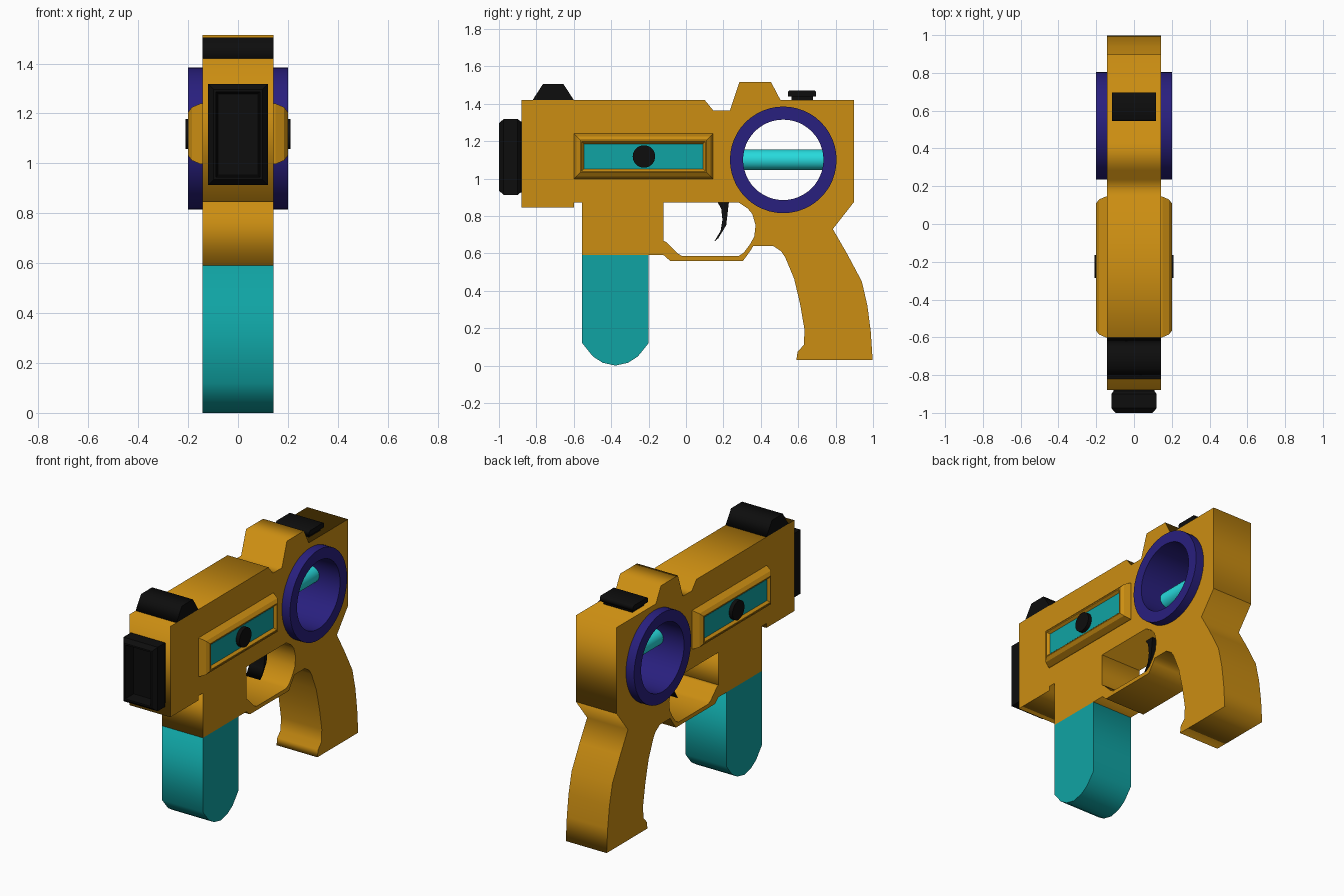
import bpy, bmesh, math

if "Cube" in bpy.data.objects:
    bpy.data.objects.remove(bpy.data.objects["Cube"])

W = 0.143  # half width of the body


def material(name, rgb):
    m = bpy.data.materials.new(name)
    m.diffuse_color = (*rgb, 1)
    m.use_nodes = True
    m.node_tree.nodes["Principled BSDF"].inputs["Base Color"].default_value = m.diffuse_color
    return m


ORANGE = material("orange", (0.60, 0.27, 0.006))
CYAN = material("cyan", (0.005, 0.37, 0.37))
BRIGHT = material("bright_cyan", (0.02, 0.70, 0.72))
PURPLE = material("purple", (0.022, 0.014, 0.21))
BLACK = material("black", (0.004, 0.004, 0.004))


def circle(y, z, r, n=48):
    return [(y + r * math.cos(2 * math.pi * i / n), z + r * math.sin(2 * math.pi * i / n)) for i in range(n)]


def add(name, bm, mat, smooth=False):
    bmesh.ops.remove_doubles(bm, verts=bm.verts, dist=1e-5)
    bmesh.ops.recalc_face_normals(bm, faces=bm.faces)
    me = bpy.data.meshes.new(name)
    bm.to_mesh(me)
    bm.free()
    me.materials.append(mat)
    ob = bpy.data.objects.new(name, me)
    bpy.context.collection.objects.link(ob)
    if smooth:
        bpy.ops.object.select_all(action='DESELECT')
        ob.select_set(True)
        bpy.context.view_layer.objects.active = ob
        bpy.ops.object.shade_smooth_by_angle(angle=math.radians(30))
    return ob


def profile(name, loops, half, mat, x=0.0, smooth=False):
    """Side-view (y, z) loops, the later ones being holes, extruded across x."""
    cu = bpy.data.curves.new(name + "_curve", 'CURVE')
    cu.dimensions, cu.fill_mode, cu.extrude = '2D', 'BOTH', half
    for pts in loops:
        sp = cu.splines.new('POLY')
        sp.points.add(len(pts) - 1)
        for p, (y, z) in zip(sp.points, pts):
            p.co = (y, z, 0, 1)
        sp.use_cyclic_u = True
    tmp = bpy.data.objects.new(name + "_tmp", cu)
    bpy.context.collection.objects.link(tmp)
    me = bpy.data.meshes.new_from_object(tmp.evaluated_get(bpy.context.evaluated_depsgraph_get()))
    bpy.data.objects.remove(tmp)
    bpy.data.curves.remove(cu)
    bm = bmesh.new()
    bm.from_mesh(me)
    bpy.data.meshes.remove(me)
    for v in bm.verts:
        v.co = (v.co.z + x, v.co.x, v.co.y)
    return add(name, bm, mat, smooth)


def rect_loft(name, rect, steps, place, mat):
    """Skin a rectangle through (inset, depth) steps and cap both ends."""
    a0, a1, b0, b1 = rect
    bm = bmesh.new()
    rings = []
    for i, d in steps:
        corners = [(a0 + i, b0 + i), (a1 - i, b0 + i), (a1 - i, b1 - i), (a0 + i, b1 - i)]
        rings.append([bm.verts.new(place(a, b, d)) for a, b in corners])
    for r, s in zip(rings, rings[1:]):
        for k in range(4):
            bm.faces.new((r[k], r[k - 1], s[k - 1], s[k]))
    bm.faces.new(rings[0])
    bm.faces.new(rings[-1])
    return add(name, bm, mat)


# Upper body with the round through-hole
RING = (0.52, 1.10)
profile("receiver", [[(-0.88, 1.42), (0.10, 1.42), (0.145, 1.365), (0.235, 1.365), (0.285, 1.515),
                      (0.455, 1.515), (0.505, 1.42), (0.897, 1.42), (0.897, 0.873), (-0.60, 0.873),
                      (-0.60, 0.845), (-0.88, 0.845)], circle(*RING, 0.22)], W, ORANGE)

# Grip and trigger guard in one sweep
profile("grip_and_guard", [[(0.897, 0.873), (0.785, 0.73), (0.86, 0.60), (0.94, 0.45), (0.97, 0.32),
                            (0.988, 0.18), (0.998, 0.03), (0.59, 0.03), (0.597, 0.075), (0.63, 0.11),
                            (0.634, 0.19), (0.61, 0.33), (0.578, 0.465), (0.53, 0.58), (0.51, 0.61),
                            (0.465, 0.64), (0.36, 0.64), (0.345, 0.615), (0.305, 0.56), (-0.085, 0.56),
                            (-0.125, 0.595), (-0.125, 0.67), (-0.105, 0.66), (-0.045, 0.60),
                            (-0.02, 0.585), (0.28, 0.585), (0.31, 0.605), (0.34, 0.645), (0.365, 0.69),
                            (0.372, 0.75), (0.355, 0.81), (0.33, 0.84), (0.28, 0.873)]], W, ORANGE)

# Magazine and its housing
profile("magazine_well", [[(-0.555, 0.59), (-0.12, 0.59), (-0.12, 0.873), (-0.555, 0.873)]], W, ORANGE)
profile("magazine", [[(-0.555, 0.59), (-0.555, 0.12), (-0.497, 0.048), (-0.445, 0.015), (-0.378, 0.0),
                      (-0.31, 0.015), (-0.258, 0.048), (-0.20, 0.12), (-0.20, 0.59)]], W, CYAN)

# Trigger
profile("trigger", [[(0.165, 0.88), (0.188, 0.84), (0.195, 0.78), (0.185, 0.72), (0.15, 0.662),
                     (0.172, 0.68), (0.215, 0.75), (0.23, 0.88)]], 0.05, BLACK)

# Ring tube and the rod across it
profile("ring", [circle(*RING, 0.285), circle(*RING, 0.215)], 0.2, PURPLE, smooth=True)
rod = bmesh.new()
bmesh.ops.create_cone(rod, cap_ends=True, segments=24, radius1=0.055, radius2=0.055, depth=0.46)
for v in rod.verts:
    v.co = (v.co.x, RING[0] + v.co.z, RING[1] + v.co.y)
add("ring_rod", rod, BRIGHT, smooth=True)

# Sights on top
profile("front_sight", [[(-0.82, 1.42), (-0.765, 1.505), (-0.655, 1.505), (-0.60, 1.42)]], W, BLACK)
profile("rear_sight_base", [[(0.565, 1.42), (0.68, 1.42), (0.68, 1.44), (0.565, 1.44)]], 0.10, BLACK)
profile("rear_sight", [[(0.545, 1.44), (0.695, 1.44), (0.695, 1.465), (0.685, 1.472), (0.555, 1.472),
                        (0.545, 1.465)]], 0.117, BLACK)

# Hollow muzzle block
rect_loft("muzzle", (-0.12, 0.12, 0.913, 1.318),
          [(0.012, -0.87), (0.012, -0.885), (0, -0.90), (0, -0.975), (0.022, -1.0), (0.032, -1.0), (0.04, -0.93)],
          lambda a, b, d: (a, d, b), BLACK)

# Framed panel and button on each side
for side, s in (("left", -1), ("right", 1)):
    rect_loft(f"panel_frame_{side}", (-0.60, 0.145, 0.997, 1.24),
              [(0, 0.13), (0, 0.15), (0.015, 0.185), (0.035, 0.2), (0.042, 0.2), (0.055, 0.182)],
              lambda a, b, d: (s * d, a, b), ORANGE)
    rect_loft(f"panel_inlay_{side}", (-0.545, 0.09, 1.052, 1.185), [(0, 0.17), (0, 0.186)],
              lambda a, b, d: (s * d, a, b), CYAN)
    profile(f"button_{side}", [circle(-0.225, 1.118, 0.06, 32)], 0.02, BLACK, x=s * 0.19, smooth=True)
